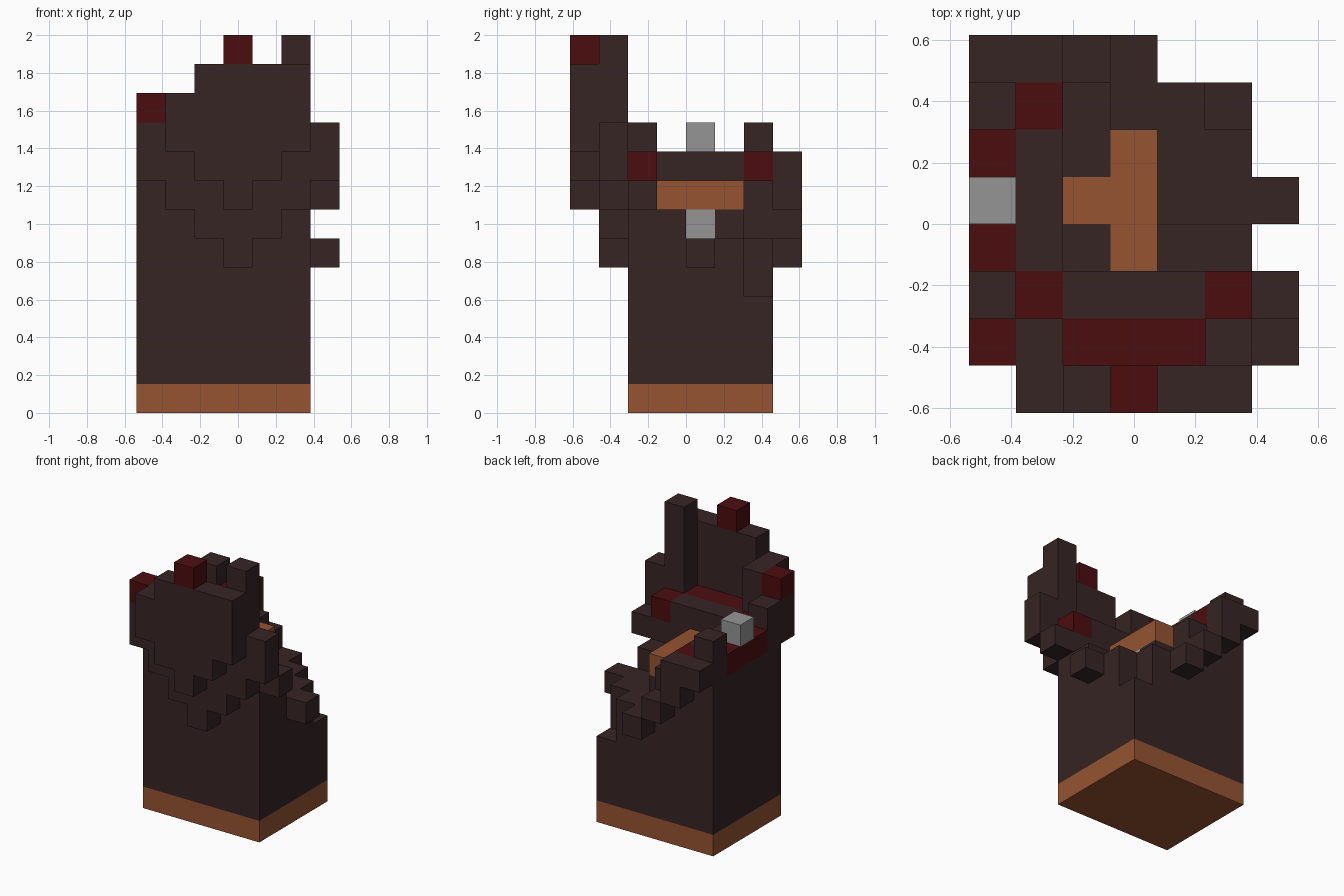
import bpy
import bmesh
from mathutils import Vector

if "Cube" in bpy.data.objects:
    bpy.data.objects.remove(bpy.data.objects["Cube"], do_unlink=True)

UNIT = 2 / 13
SIZE_X, SIZE_Y = 7, 8
grid = {}   # occupied cell -> part name


def material(name, color):
    mat = bpy.data.materials.new(name)
    mat.use_nodes = True
    mat.diffuse_color = (*color, 1)
    mat.node_tree.nodes["Principled BSDF"].inputs["Base Color"].default_value = (*color, 1)
    return mat


def fill(part, xs, ys, bottom, top):
    """Fill columns of cells from bottom up to top for one part."""
    for x in xs:
        for y in ys:
            for z in range(bottom, top):
                grid[x, y, z] = part


def build(part, mat):
    """Skin the cells of a part, leaving out faces hidden by neighbours."""
    bm = bmesh.new()
    for cell in [c for c, p in grid.items() if p == part]:
        center = Vector(cell) + Vector((0.5, 0.5, 0.5))
        for axis in range(3):
            for sign in (-1, 1):
                normal = Vector((0, 0, 0))
                normal[axis] = sign
                if tuple(int(a + b) for a, b in zip(cell, normal)) in grid:
                    continue
                u = Vector((0, 0, 0))
                u[(axis + 1) % 3] = 0.5
                v = normal.cross(u)
                mid = center + normal * 0.5
                corners = (mid - u - v, mid + u - v, mid + u + v, mid - u + v)
                shift = Vector((SIZE_X / 2, SIZE_Y / 2, 0))
                bm.faces.new([bm.verts.new((c - shift) * UNIT) for c in corners])
    bmesh.ops.remove_doubles(bm, verts=bm.verts, dist=0.001)
    bmesh.ops.dissolve_limit(bm, angle_limit=0.01, verts=bm.verts, edges=bm.edges)
    mesh = bpy.data.meshes.new(part)
    bm.to_mesh(mesh)
    bm.free()
    mesh.materials.append(mat)
    bpy.context.collection.objects.link(bpy.data.objects.new(part, mesh))


dark = material("dark cloth", (0.038, 0.018, 0.018))
red = material("deep red", (0.073, 0.004, 0.005))
brown = material("leather brown", (0.30, 0.088, 0.031))
grey = material("metal grey", (0.30, 0.30, 0.30))

# Torso: column heights, one row per step from front to back
heights = ("A99999", "998877", "A98866", "998866", "A98664")
for row, line in enumerate(heights):
    for x, h in enumerate(line):
        fill("torso", [x], [row + 2], 1, int(h, 16))
fill("hem_band", range(6), range(2, 7), 0, 1)

# Pointed collar layers at the front
for x, top in enumerate((11, 11, 9, 9, 9, 13, 10)):
    fill("inner_front_collar", [x], [1], 5 + abs(x - 3), top)
for x, top in enumerate((11, 12, 13, 12, 12), 1):
    fill("outer_front_collar", [x], [0], 7 + abs(x - 3), top)

# Back collar steps and side studs
for x, top in enumerate((9, 9, 7, 6)):
    fill("back_collar", [x], [7], 8 - x, top)
for y, z in ((2, 7), (4, 5)):
    fill("side_collar", [6], [y], z, z + 1)

# Red ring round the neck, and red collar tips
fill("neck_lining", range(2, 5), [1], 8, 9)
fill("neck_lining", [0], range(3, 6), 8, 9)
for x, y in ((1, 2), (5, 2), (1, 6)):
    fill("neck_lining", [x], [y], 8, 9)
fill("collar_tips", [3], [0], 12, 13)
fill("collar_tips", [0], [1], 10, 11)

# Brown neck inlay with metal clasps
fill("neck_inlay", [3], range(3, 6), 7, 8)
fill("neck_inlay", [2], [4], 7, 8)
fill("clasps", [3], [4], 6, 7)
fill("clasps", [0], [4], 9, 10)

colors = {"hem_band": brown, "neck_inlay": brown, "neck_lining": red,
          "collar_tips": red, "clasps": grey}
for part in sorted(set(grid.values())):
    build(part, colors.get(part, dark))
